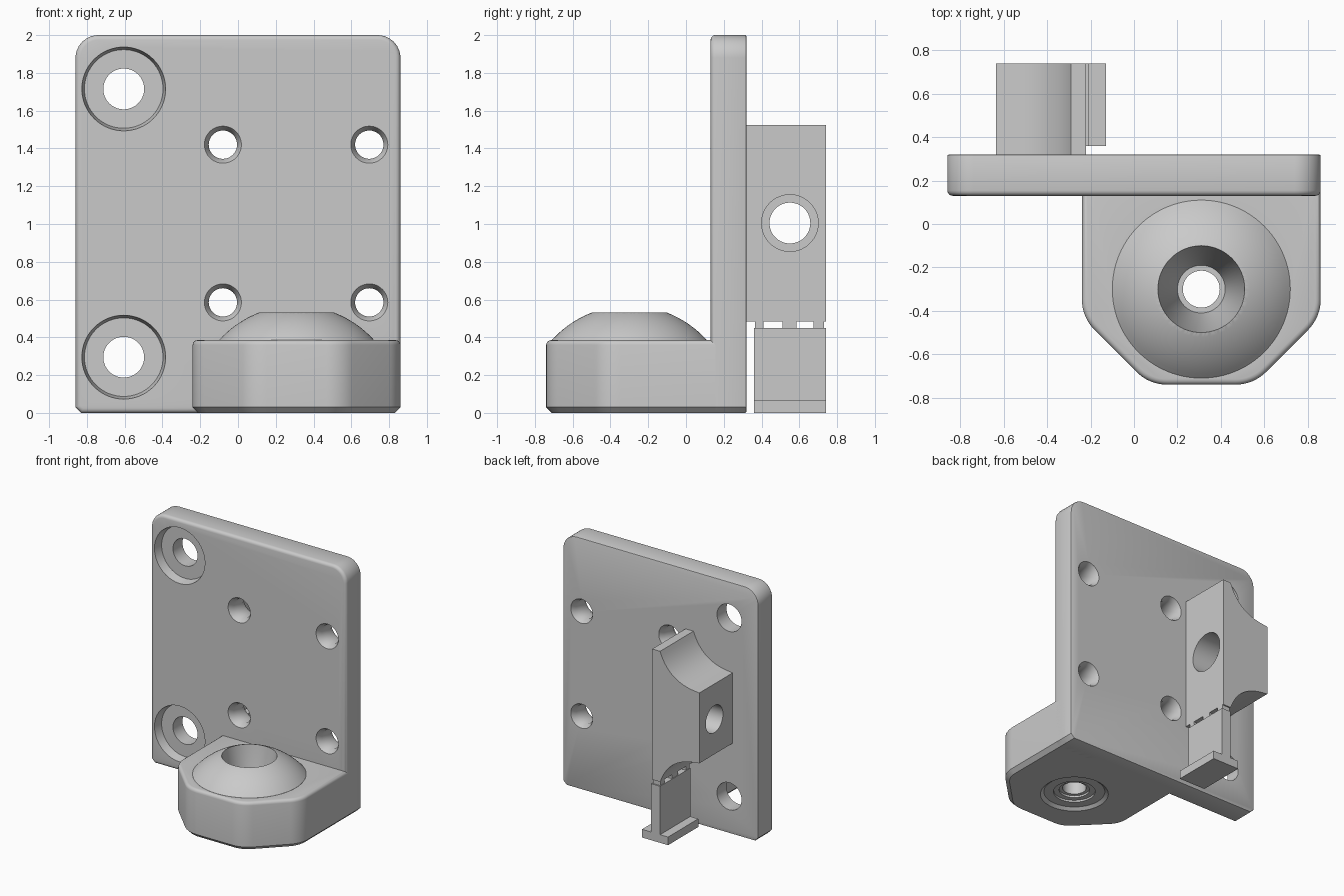
import bpy, bmesh
from math import cos, sin, pi, radians
from mathutils import Matrix, Vector

old = bpy.data.objects.get("Cube")
if old:
    bpy.data.objects.remove(old, do_unlink=True)

grey = bpy.data.materials.new("plain grey")
grey.use_nodes = True
colour = (0.59, 0.59, 0.59, 1)
grey.diffuse_color = colour
grey.node_tree.nodes["Principled BSDF"].inputs["Base Color"].default_value = colour


def make_object(name, bm):
    bmesh.ops.recalc_face_normals(bm, faces=bm.faces)
    mesh = bpy.data.meshes.new(name)
    bm.to_mesh(mesh)
    bm.free()
    mesh.materials.append(grey)
    obj = bpy.data.objects.new(name, mesh)
    bpy.context.scene.collection.objects.link(obj)
    return obj


def rounded(corners, steps=8):
    """Outline from (a, b, radius) corners, radius 0 keeps a corner sharp."""
    out = []
    for i, (a, b, r) in enumerate(corners):
        p = Vector((a, b))
        if not r:
            out.append(p)
            continue
        to_prev = (Vector(corners[i - 1][:2]) - p).normalized()
        to_next = (Vector(corners[(i + 1) % len(corners)][:2]) - p).normalized()
        half = to_prev.angle(to_next) / 2
        centre = p + (to_prev + to_next).normalized() * (r / sin(half))
        reach = r * cos(half) / sin(half)
        start, end = p + to_prev * reach - centre, p + to_next * reach - centre
        for k in range(steps + 1):
            spoke = start.lerp(end, k / steps).normalized()
            out.append(centre + spoke * r)
    return out


def prism(name, outline, axis, lo, hi, bevels=()):
    """Extrude an outline along y or z; bevels are (level, width, segments)."""
    def place(p, h):
        return (p[0], h, p[1]) if axis == "y" else (p[0], p[1], h)
    bm = bmesh.new()
    base = bm.faces.new([bm.verts.new(place(p, lo)) for p in outline])
    made = bmesh.ops.extrude_face_region(bm, geom=[base], use_keep_orig=True)
    shift = Vector(place((0, 0), hi - lo))
    bmesh.ops.translate(bm, vec=shift,
                        verts=[g for g in made["geom"] if isinstance(g, bmesh.types.BMVert)])
    bmesh.ops.recalc_face_normals(bm, faces=bm.faces)
    k = 1 if axis == "y" else 2
    for level, width, segments in bevels:
        rim = [e for e in bm.edges if all(abs(v.co[k] - level) < 1e-5 for v in e.verts)]
        bmesh.ops.bevel(bm, geom=rim, offset=width, segments=segments,
                        profile=0.5, affect="EDGES")
    return make_object(name, bm)


def lathe(name, profile, centre, axis="z", sides=64):
    """Solid of revolution from (radius, height) points along an axis."""
    turn = {"z": Matrix(), "y": Matrix.Rotation(-pi / 2, 4, "X"),
            "x": Matrix.Rotation(pi / 2, 4, "Y")}[axis]
    bm = bmesh.new()
    rings = [[bm.verts.new((r * cos(2 * pi * i / sides), r * sin(2 * pi * i / sides), h))
              for i in range(sides)] for r, h in profile]
    for low, high in zip(rings, rings[1:]):
        for i in range(sides):
            j = (i + 1) % sides
            bm.faces.new((low[i], low[j], high[j], high[i]))
    bm.faces.new(rings[0])
    bm.faces.new(rings[-1])
    bm.transform(Matrix.Translation(centre) @ turn)
    return make_object(name, bm)


def combine(obj, tool, operation="DIFFERENCE"):
    """Apply a boolean and discard the tool."""
    mod = obj.modifiers.new("boolean", "BOOLEAN")
    mod.operation, mod.object, mod.solver = operation, tool, "EXACT"
    deps = bpy.context.evaluated_depsgraph_get()
    mesh = bpy.data.meshes.new_from_object(obj.evaluated_get(deps))
    obj.modifiers.clear()
    obj.data = mesh
    bpy.data.objects.remove(tool, do_unlink=True)


def box(name, x0, x1, y0, y1, z0, z1):
    return prism(name, [(x0, y0), (x1, y0), (x1, y1), (x0, y1)], "z", z0, z1)


# Upright mounting plate with rounded top corners and chamfered foot
W, C = 0.86, 0.03
plate = prism("back_plate", rounded([
    (-W + C, 0, 0), (W - C, 0, 0), (W, C, 0), (W, 2, 0.12), (-W, 2, 0.12), (-W, C, 0)]),
    "y", 0.13, 0.32, [(0.13, 0.025, 4), (0.32, 0.008, 2)])

# Counterbored large holes
for z in (0.295, 1.715):
    combine(plate, lathe("cutter", [(0.222, 0.1), (0.222, 0.13), (0.208, 0.2),
                                    (0.108, 0.2), (0.108, 0.4)], (-0.605, 0, z), "y"))
# Small holes, countersunk on both faces
for x in (-0.08, 0.695):
    for z in (0.585, 1.42):
        combine(plate, lathe("cutter", [(0.098, 0.1), (0.098, 0.13), (0.075, 0.17),
                                        (0.075, 0.28), (0.096, 0.32), (0.096, 0.4)],
                             (x, 0, z), "y", 48))

# Ledge with clipped front corners, dome and stepped bore
ledge = prism("ledge", rounded([
    (-0.24, 0.25, 0), (-0.24, -0.43, 0.2), (0.07, -0.74, 0.2),
    (0.55, -0.74, 0.2), (W, -0.43, 0.2), (W, 0.25, 0)]),
    "z", 0, 0.385, [(0.385, 0.025, 4), (0, C, 1)])
hub = (0.31, -0.3, 0)
R, drop = 0.552, 0.016
arc = [(0.41 - 0.21 * i / 10) for i in range(11)]
dome = lathe("dome", [(0.41, 0.3)] + [(r, (R * R - r * r) ** 0.5 + drop) for r in arc], hub, sides=96)
combine(ledge, dome, "UNION")
combine(ledge, lathe("cutter", [(0.245, -0.05), (0.245, 0), (0.22, 0.02), (0.15, 0.02),
                                (0.15, 0.035), (0.11, 0.035), (0.11, 0.05), (0.085, 0.05),
                                (0.085, 0.16), (0.11, 0.16), (0.2, 0.53), (0.2, 0.6)], hub))

# Rear lug: concave shoulders above and below, mirrored about its middle
MID = 1.005
a, c, b = Vector((-0.29, 0.52)), Vector((-0.36, 0.32)), Vector((-0.57, 0.288))
curve = [a * (1 - t) ** 2 + c * 2 * t * (1 - t) + b * t * t for t in [i / 12 for i in range(13)]]
half = [Vector((-0.22, 0.52))] + curve + [Vector((-0.635, 0.28))]
outline = [(p.x, MID + p.y) for p in half] + [(p.x, MID - p.y) for p in reversed(half)]
lug = prism("rear_lug", outline, "y", 0.31, 0.74)
combine(lug, lathe("cutter", [(0.108, -0.8), (0.108, -0.42), (0.15, -0.42), (0.15, -0.1)],
                   (0, 0.55, MID), "x"))

# Thin support under the lug: foot, web and break-away tabs
box("support_foot", -0.36, -0.13, 0.36, 0.74, 0, 0.065)
box("support_web", -0.29, -0.21, 0.36, 0.74, 0.06, 0.45)
for y0, y1 in ((0.365, 0.41), (0.51, 0.585), (0.675, 0.73)):
    box("support_tab", -0.285, -0.22, y0, y1, 0.44, 0.49)

# Smooth curved surfaces, keep hard edges
bpy.ops.object.select_all(action="DESELECT")
for obj in (plate, ledge, lug):
    obj.select_set(True)
bpy.context.view_layer.objects.active = plate
bpy.ops.object.shade_smooth_by_angle(angle=radians(30))
